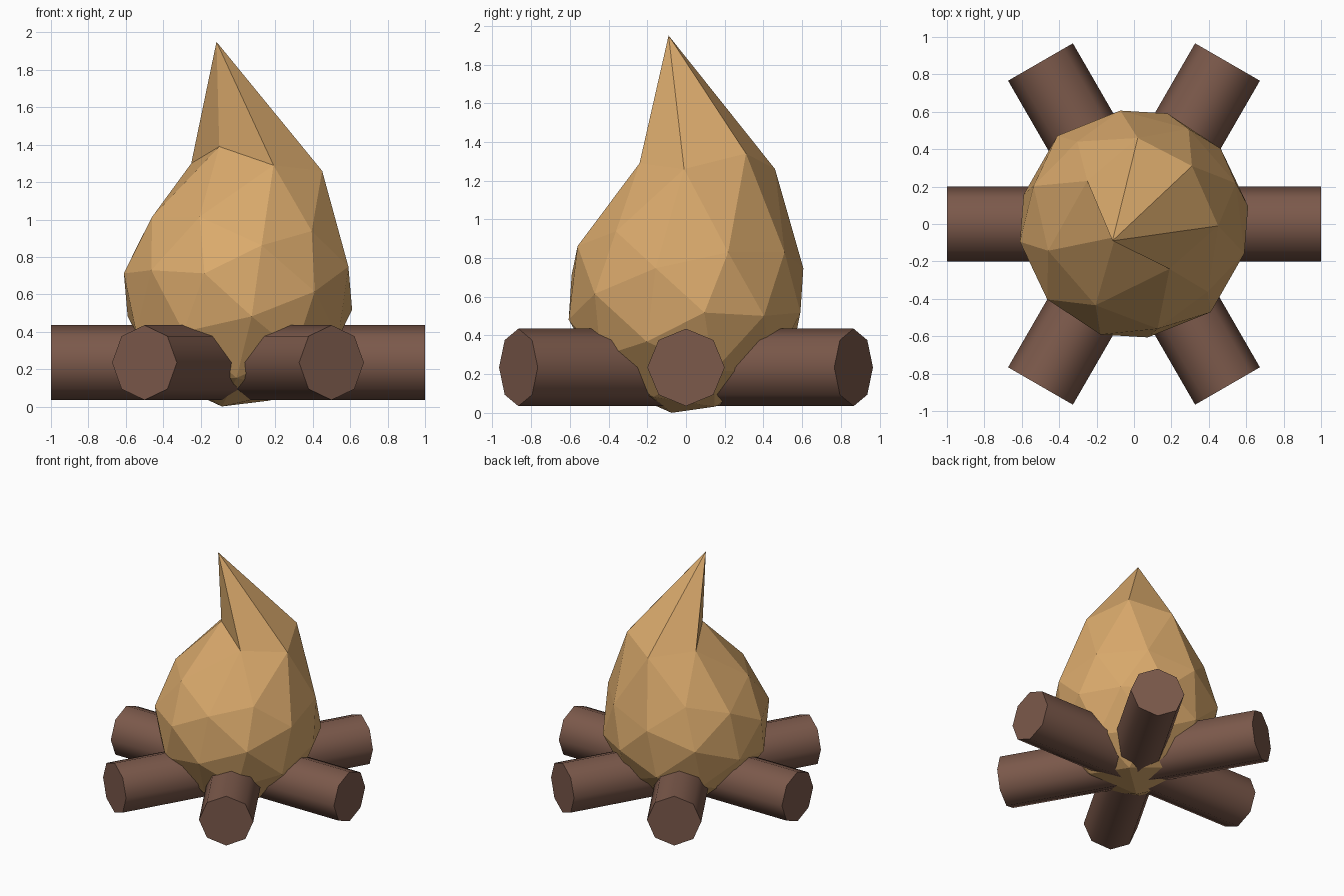
import bpy, bmesh
from math import radians
from mathutils import Matrix, Vector

if "Cube" in bpy.data.objects:
    bpy.data.objects.remove(bpy.data.objects["Cube"])


def material(name, color):
    mat = bpy.data.materials.new(name)
    mat.diffuse_color = (*color, 1)
    mat.use_nodes = True
    mat.node_tree.nodes["Principled BSDF"].inputs["Base Color"].default_value = mat.diffuse_color
    return mat


bark = material("bark", (0.20, 0.10, 0.07))
fire = material("fire", (0.70, 0.40, 0.15))

# Three full-length logs crossing at the centre, octagonal with smooth sides
for i in range(3):
    bpy.ops.mesh.primitive_cylinder_add(vertices=8, radius=0.2, depth=2)
    log = bpy.context.object
    log.name = f"log_{i + 1}"
    log.matrix_world = (Matrix.Translation((0, 0, 0.235))
                        @ Matrix.Rotation(radians(60 * i), 4, 'Z')
                        @ Matrix.Rotation(radians(90), 4, 'Y'))
    log.data.materials.append(bark)
    bpy.ops.object.shade_smooth_by_angle(angle=radians(60))

# Flame: low-poly icosphere turned so an edge-midpoint vertex is on top
bm = bmesh.new()
bmesh.ops.create_icosphere(bm, subdivisions=2, radius=1)
top = next(v for v in bm.verts if len(v.link_edges) == 6)
corner = next(e.other_vert(top) for e in top.link_edges
              if len(e.other_vert(top).link_edges) == 5)
z = top.co.normalized()
u = (corner.co - z * corner.co.dot(z)).normalized()
frame = Matrix((u, z.cross(u), z)).to_4x4()
bm.transform(Matrix.Translation((0, 0, 0.615))
             @ Matrix.Rotation(radians(41), 4, 'Z')
             @ Matrix.Rotation(radians(10.5), 4, 'Y')
             @ Matrix.Scale(0.625, 4) @ frame)

# Pull the tip up and lift the ring around it
shoulder = [(-0.25, 0.23, 1.30), (-0.10, -0.07, 1.39), (0.19, -0.24, 1.29),
            (0.45, -0.01, 1.26), (0.31, 0.31, 1.34), (0.02, 0.46, 1.26)]
ring = [e.other_vert(top) for e in top.link_edges]
top.co = (-0.115, -0.09, 1.95)
for p in map(Vector, shoulder):
    v = min(ring, key=lambda w: (w.co.xy - p.xy).length)
    v.co = p
    ring.remove(v)
bmesh.ops.recalc_face_normals(bm, faces=bm.faces)

mesh = bpy.data.meshes.new("flame")
bm.to_mesh(mesh)
bm.free()
mesh.materials.append(fire)
bpy.context.collection.objects.link(bpy.data.objects.new("flame", mesh))
